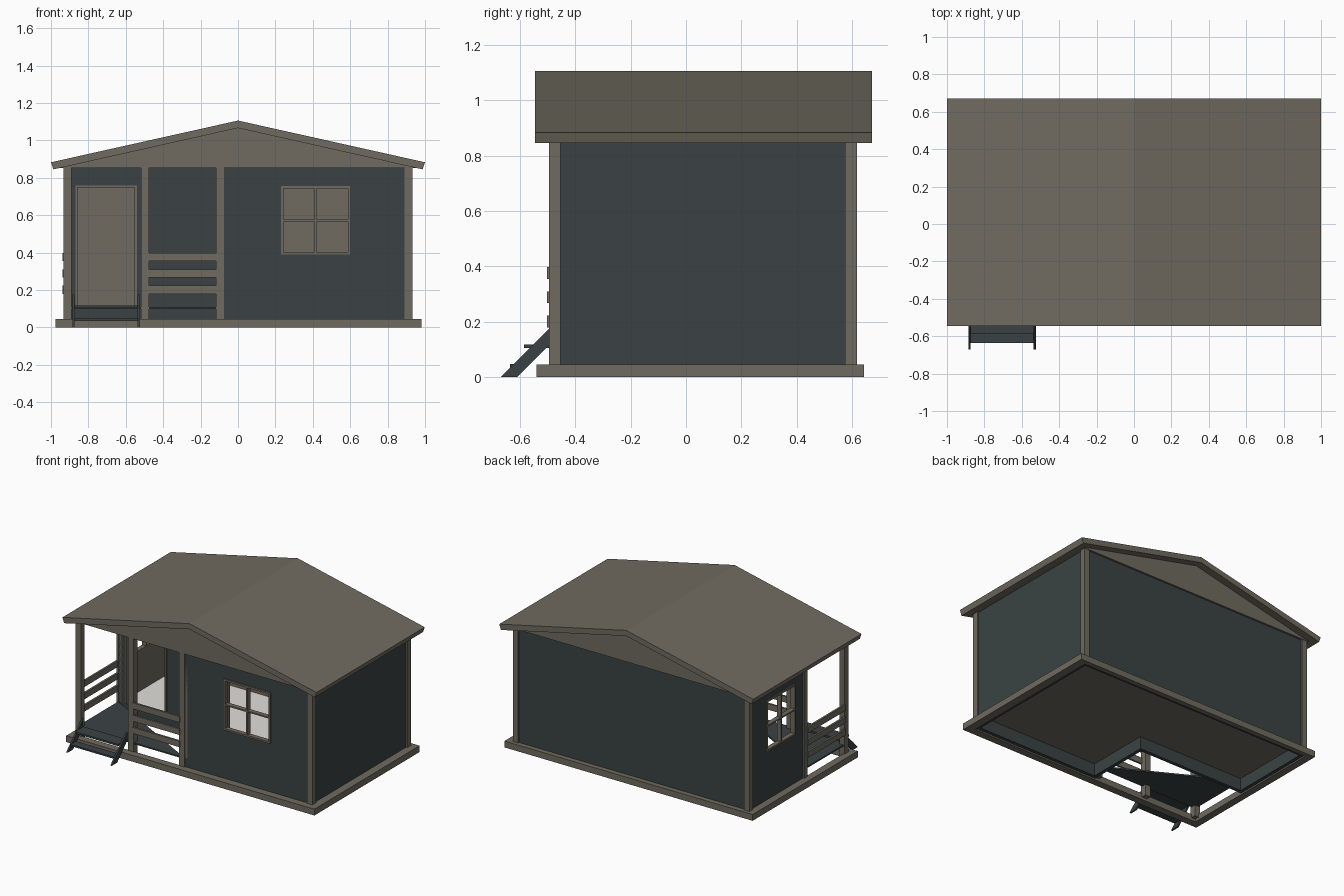
import bpy
import bmesh
from mathutils import Vector

cube = bpy.data.objects.get("Cube")
if cube:
    bpy.data.objects.remove(cube, do_unlink=True)


def material(name, rgb):
    m = bpy.data.materials.new(name)
    m.use_nodes = True
    m.diffuse_color = (*rgb, 1)
    m.node_tree.nodes["Principled BSDF"].inputs["Base Color"].default_value = (*rgb, 1)
    return m


WOOD = material("grey_brown_wood", (0.162, 0.147, 0.117))
PANEL = material("dark_slate_panel", (0.043, 0.055, 0.057))
PALE = material("pale_floor", (0.75, 0.74, 0.70))


def finish(bm, name, mats, rule=None):
    bmesh.ops.recalc_face_normals(bm, faces=bm.faces)
    if rule:
        for f in bm.faces:
            f.material_index = rule(f)
    mesh = bpy.data.meshes.new(name)
    bm.to_mesh(mesh)
    bm.free()
    for m in mats:
        mesh.materials.append(m)
    ob = bpy.data.objects.new(name, mesh)
    bpy.context.collection.objects.link(ob)
    return ob


def boxes(name, ranges, mats, rule=None):
    """One object from boxes given as (x0, x1, y0, y1, z0, z1)."""
    bm = bmesh.new()
    for x0, x1, y0, y1, z0, z1 in ranges:
        verts = bmesh.ops.create_cube(bm, size=1)["verts"]
        for v in verts:
            v.co = ((x0 + x1) / 2 + v.co.x * (x1 - x0),
                    (y0 + y1) / 2 + v.co.y * (y1 - y0),
                    (z0 + z1) / 2 + v.co.z * (z1 - z0))
    return finish(bm, name, mats, rule)


def prism(name, profile, axis, lo, hi, mat):
    """Extrude a 2D profile along an axis (0 = x, 1 = y, 2 = z)."""
    bm = bmesh.new()

    def place(p, t):
        c = list(p)
        c.insert(axis, t)
        return bm.verts.new(c)

    f = bm.faces.new([place(p, lo) for p in profile])
    ext = bmesh.ops.extrude_face_region(bm, geom=[f])["geom"]
    step = Vector((0, 0, 0))
    step[axis] = hi - lo
    bmesh.ops.translate(bm, vec=step, verts=[v for v in ext if isinstance(v, bmesh.types.BMVert)])
    return finish(bm, name, [mat])


# Main lines of the plan
X, FRONT, BACK = 0.922, -0.487, 0.607
PORCH_X, PORCH_Y = -0.083, -0.03
FLOOR, TOP, T = 0.11, 0.856, 0.025


def wall(name, axis, face, a0, a1, out, hole=None):
    """Wall running along an axis, slate outside and wood inside, with an optional opening."""
    f0, f1 = sorted((face, face - out * T))
    spans = [(a0, a1, 0.01, FLOOR)]
    if hole:
        h0, h1, z0, z1 = hole
        spans += [(a0, h0, FLOOR, TOP), (h1, a1, FLOOR, TOP), (h0, h1, z1, TOP)]
        if z0 > FLOOR:
            spans.append((h0, h1, FLOOR, z0))
    else:
        spans.append((a0, a1, FLOOR, TOP))
    ranges = [(s0, s1, f0, f1, z0, z1) if axis == 0 else (f0, f1, s0, s1, z0, z1)
              for s0, s1, z0, z1 in spans]

    def rule(f):
        outside = f.normal[1 - axis] * out > 0.9
        return 0 if outside or f.calc_center_median().z < FLOOR - 0.01 else 1

    boxes(name, ranges, [PANEL, WOOD], rule)


WINDOW = (0.23, 0.60, 0.39, 0.755)
SIDE_WINDOW = (0.09, 0.42, 0.39, 0.755)
DOOR = (-0.87, -0.54, FLOOR, 0.76)
wall("front_wall", 0, FRONT, PORCH_X, X, -1, WINDOW)
wall("back_wall", 0, BACK, -X, X, 1)
wall("left_wall", 1, X, FRONT, BACK, 1)
wall("right_wall", 1, -X, PORCH_Y, BACK, -1, SIDE_WINDOW)
wall("porch_back_wall", 0, PORCH_Y, -X, PORCH_X + T, -1, DOOR)
wall("porch_side_wall", 1, PORCH_X, FRONT, PORCH_Y + T, -1)


# Window and door frames
def frame(name, axis, face, out, hole, bars, w=0.013):
    a0, a1, z0, z1 = hole
    f0, f1 = sorted((face + out * 0.008, face - out * T))
    spans = [(a0, a0 + w, z0, z1), (a1 - w, a1, z0, z1), (a0, a1, z1 - w, z1)]
    if bars:
        am, zm, h = (a0 + a1) / 2, (z0 + z1) / 2, 0.005
        spans += [(a0, a1, z0, z0 + w), (am - h, am + h, z0, z1), (a0, a1, zm - h, zm + h)]
    boxes(name, [(s0, s1, f0, f1, b, t) if axis == 0 else (f0, f1, s0, s1, b, t)
                 for s0, s1, b, t in spans], [WOOD])


frame("front_window_frame", 0, FRONT, -1, WINDOW, True)
frame("side_window_frame", 1, -X, -1, SIDE_WINDOW, True)
frame("door_frame", 0, PORCH_Y, -1, DOOR, False)

# Indoor floor, pale on top
boxes("indoor_floor",
      [(PORCH_X + T, X - T, FRONT + T, BACK - T, FLOOR - 0.012, FLOOR),
       (-X + T, PORCH_X + T, PORCH_Y + T, BACK - T, FLOOR - 0.012, FLOOR)],
      [WOOD, PALE], lambda f: 1 if f.normal.z > 0.9 else 0)

# Base skirt around the whole plan
boxes("base_skirt",
      [(-0.975, 0.98, -0.54, FRONT, 0, 0.045), (-0.975, 0.98, BACK, 0.643, 0, 0.045),
       (-0.975, -X, FRONT, BACK, 0, 0.045), (X, 0.98, FRONT, BACK, 0, 0.045)], [WOOD])

# Posts and corner trims
P = 0.042
posts = [(x, x + P, y, y + P, 0.02, TOP)
         for x in (-0.932, 0.89) for y in (-0.495, 0.575)]
posts += [(x, x + P, -0.495, -0.495 + P, 0.02, TOP) for x in (-0.518, -0.117)]
posts.append((-0.932, -X + 0.004, PORCH_Y - 0.004, PORCH_Y + 0.03, 0.045, TOP))
boxes("posts", posts, [WOOD])

# Porch railings
rails = []
for z in (0.18, 0.267, 0.355):
    rails.append((-0.48, -0.11, -0.502, -0.488, z, z + 0.043))
    rails.append((-0.938, -0.924, -0.46, PORCH_Y, z, z + 0.043))
boxes("porch_rails", rails, [WOOD])

# Porch deck, covering the outer half of the bay
prism("porch_deck", [(-X, FRONT), (PORCH_X, FRONT), (-X, PORCH_Y)], 2, 0.098, 0.108, PANEL)

# Steps
for side, x in (("right", -0.885), ("left", -0.537)):
    prism(side + "_stair_stringer",
          [(-0.67, 0), (-0.61, 0), (-0.495, 0.115), (-0.495, 0.175)], 0, x, x + 0.012, PANEL)
boxes("stair_treads", [(-0.875, -0.535, -0.635, -0.575, 0.035, 0.047),
                       (-0.875, -0.535, -0.585, -0.49, 0.105, 0.118)], [PANEL])

# Roof and gables
prism("roof", [(-1, 0.883), (0, 1.106), (1, 0.883), (0.987, 0.845), (0, 1.066), (-0.987, 0.845)],
      1, -0.546, 0.672, WOOD)
prism("gable_and_ceiling", [(-0.965, 0.853), (0, 1.07), (0.965, 0.853)], 1, -0.5, 0.62, WOOD)
